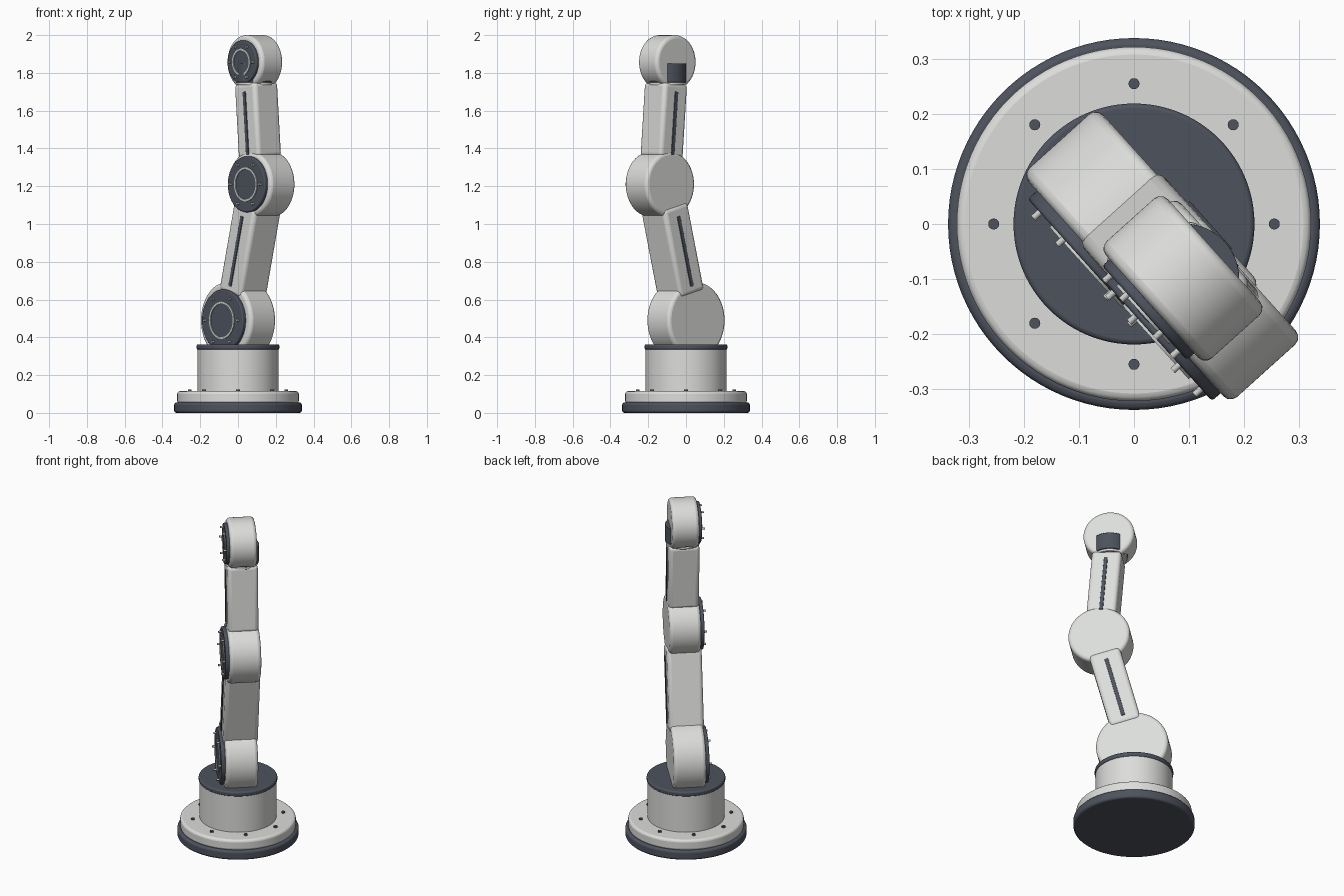
import bpy, bmesh, math
from mathutils import Matrix, Vector

if "Cube" in bpy.data.objects:
    bpy.data.objects.remove(bpy.data.objects["Cube"])

def material(name, rgb):
    m = bpy.data.materials.new(name)
    m.diffuse_color = (*rgb, 1)
    m.use_nodes = True
    m.node_tree.nodes["Principled BSDF"].inputs["Base Color"].default_value = m.diffuse_color
    return m

LIGHT = material("light shell", (0.72, 0.73, 0.71))
DARK = material("dark slate", (0.075, 0.085, 0.11))
STEEL = material("pale steel", (0.58, 0.60, 0.57))

# Arm frame: local x runs along the reach, local y is the hinge axis
ARM = Matrix.Rotation(math.radians(-48), 4, 'Z')
HINGE = Matrix.Rotation(math.radians(90), 4, 'X')

def finish(name, bm, mat, bevel, matrix, segments=4):
    bm.transform(matrix)
    bmesh.ops.recalc_face_normals(bm, faces=bm.faces)
    me = bpy.data.meshes.new(name)
    bm.to_mesh(me)
    bm.free()
    me.materials.append(mat)
    ob = bpy.data.objects.new(name, me)
    bpy.context.collection.objects.link(ob)
    if bevel:
        mod = ob.modifiers.new("rounding", 'BEVEL')
        mod.width = bevel
        mod.segments = segments
        mod.limit_method = 'ANGLE'
        mod.angle_limit = math.radians(40)
    bpy.ops.object.select_all(action='DESELECT')
    ob.select_set(True)
    bpy.context.view_layer.objects.active = ob
    bpy.ops.object.shade_smooth_by_angle(angle=math.radians(35))
    return ob

def cylinder(name, r, depth, mat, matrix, bevel=0.0, sides=96):
    bm = bmesh.new()
    bmesh.ops.create_cone(bm, cap_ends=True, segments=sides, radius1=r, radius2=r, depth=depth)
    return finish(name, bm, mat, bevel, matrix, 3)

def box(name, size, mat, matrix, bevel=0.0):
    bm = bmesh.new()
    bmesh.ops.create_cube(bm, size=1, matrix=Matrix.Diagonal((*size, 1)))
    return finish(name, bm, mat, bevel, matrix)

def disc(name, r, z0, z1, mat, bevel=0.0, x=0.0, y=0.0, sides=96):
    return cylinder(name, r, z1 - z0, mat, Matrix.Translation((x, y, (z0 + z1) / 2)), bevel, sides)

def ring(name, r, tube, mat, matrix):
    # flat raised band with a square section
    bm = bmesh.new()
    sec = [(r - tube, -tube), (r + tube, -tube), (r + tube, tube), (r - tube, tube)]
    vs = [bm.verts.new((x, 0, z)) for x, z in sec]
    es = [bm.edges.new((vs[i], vs[(i + 1) % 4])) for i in range(4)]
    bmesh.ops.spin(bm, geom=vs + es, cent=(0, 0, 0), axis=(0, 0, 1),
                   angle=math.tau, steps=64, use_merge=True)
    bmesh.ops.remove_doubles(bm, verts=bm.verts, dist=1e-5)
    return finish(name, bm, mat, 0, matrix)

# Base and pedestal
disc("base_foot", 0.338, 0.0, 0.055, DARK, 0.012)
disc("base_flange", 0.322, 0.05, 0.115, LIGHT, 0.014)
disc("pedestal", 0.214, 0.11, 0.34, LIGHT, 0.004)
disc("pedestal_collar", 0.219, 0.335, 0.363, DARK, 0.008)
for i in range(8):
    t = math.tau * i / 8
    disc("flange_bolt", 0.010, 0.11, 0.123, DARK, 0, 0.255 * math.cos(t), 0.255 * math.sin(t), 16)

# Joints: reach, height, drum radius, half thickness, cap radius, cap front
joints = {
    "shoulder": (0.0, 0.49, 0.203, 0.091, 0.163, 0.113),
    "elbow": (0.186, 1.21, 0.173, 0.089, 0.148, 0.110),
    "wrist": (0.133, 1.857, 0.143, 0.076, 0.115, 0.094),
}
for name, (u, z, r, half, cap, front) in joints.items():
    at = lambda a: ARM @ Matrix.Translation((u, a, z)) @ HINGE
    cylinder(name + "_drum", r, 2 * half, LIGHT, at(0), 0.018)
    cylinder(name + "_cap", cap, front - half + 0.02, DARK, at(-(front + half - 0.02) / 2), 0.006)
    ring(name + "_cap_ring", cap * 0.575, 0.005, STEEL, at(-front))
    for i in range(6):
        t = math.tau * i / 6
        m = ARM @ Matrix.Translation((u + cap * 0.8 * math.cos(t), -front - 0.004,
                                      z + cap * 0.8 * math.sin(t))) @ HINGE
        cylinder(name + "_cap_bolt", 0.006, 0.024, STEEL, m, 0, 12)

# Links between joints, each with a dark strip on both broad sides
def link(name, start, end, z0, z1, width, thick, s0, s1):
    p, q = (Vector((joints[j][0], 0, joints[j][1])) for j in (start, end))
    d = (q - p).normalized()
    tilt = Matrix.Rotation(math.atan2(d.x, d.z), 4, 'Y')
    on_axis = lambda z: p + d * ((z - p.z) / d.z)
    place = lambda z, a=0: ARM @ Matrix.Translation(on_axis(z) + Vector((0, a, 0))) @ tilt
    box(name, (width, thick, (z1 - z0) / d.z), LIGHT, place((z0 + z1) / 2), 0.022)
    for side in (-1, 1):
        box(name + "_strip", (0.021, 0.010, (s1 - s0) / d.z), DARK,
            place((s0 + s1) / 2, side * thick / 2), 0.002)

link("lower_link", "shoulder", "elbow", 0.63, 1.095, 0.178, 0.196, 0.67, 1.04)
link("upper_link", "elbow", "wrist", 1.35, 1.745, 0.168, 0.172, 1.365, 1.70)

# Swivel under the wrist drum
wrist_axis = ARM @ Vector((0.135, 0, 0))
disc("wrist_swivel", 0.101, 1.75, 1.85, DARK, 0.002, wrist_axis.x, wrist_axis.y)
disc("wrist_swivel_seat", 0.097, 1.735, 1.75, LIGHT, 0.003, wrist_axis.x, wrist_axis.y)
